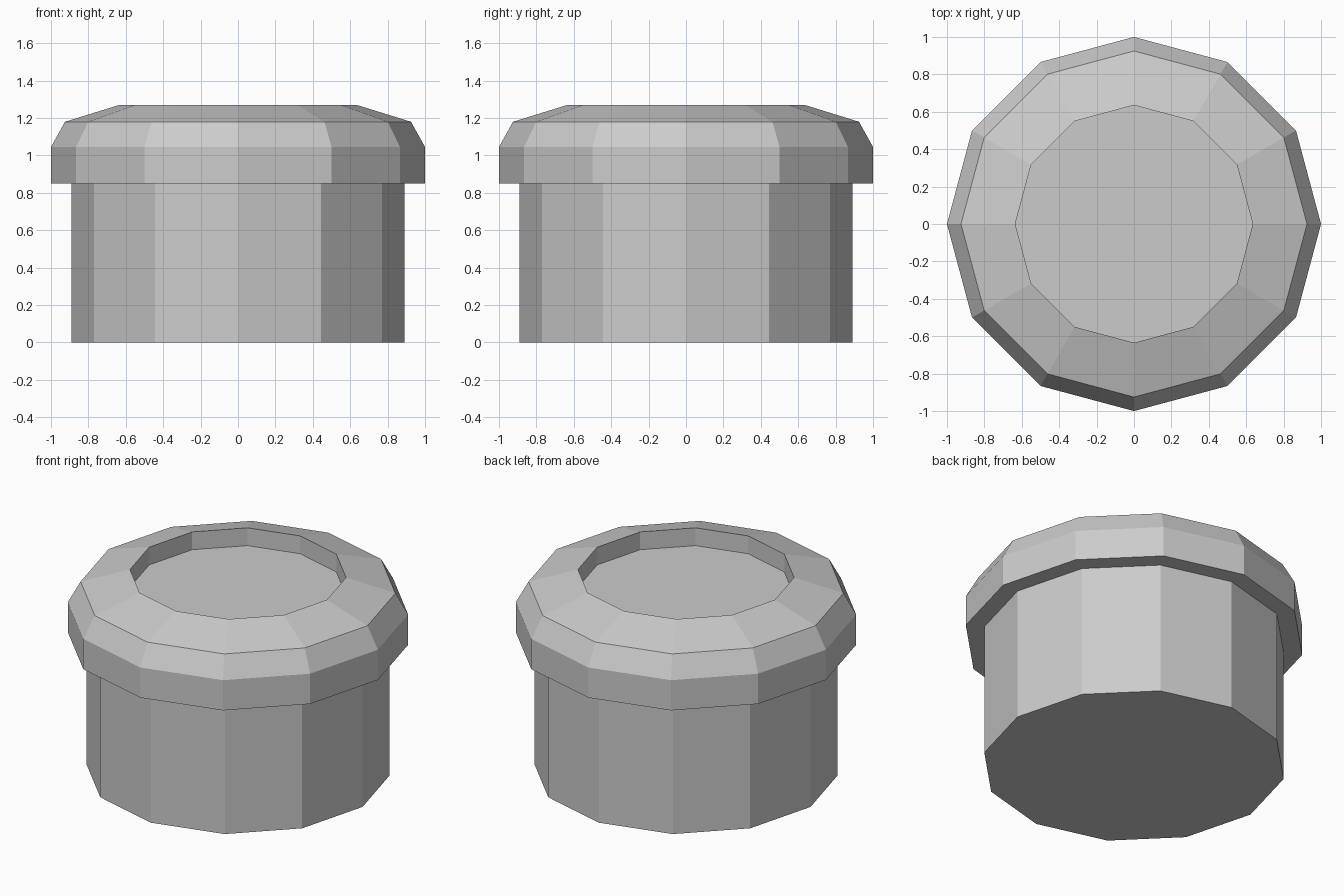
import bpy
import bmesh
from math import cos, sin, tau

cube = bpy.data.objects.get("Cube")
if cube:
    bpy.data.objects.remove(cube, do_unlink=True)

SIDES = 12

grey = bpy.data.materials.new("plain_grey")
grey.use_nodes = True
colour = (0.6, 0.6, 0.6, 1)
grey.diffuse_color = colour
grey.node_tree.nodes["Principled BSDF"].inputs["Base Color"].default_value = colour


def lathe(name, profile):
    """Spin a (radius, height) profile into a flat-sided solid with capped ends."""
    bm = bmesh.new()
    rings = [[bm.verts.new((r * cos(tau * i / SIDES), r * sin(tau * i / SIDES), z))
              for i in range(SIDES)] for r, z in profile]
    for low, high in zip(rings, rings[1:]):
        for i in range(SIDES):
            j = (i + 1) % SIDES
            bm.faces.new((low[i], low[j], high[j], high[i]))
    bm.faces.new(rings[0][::-1])
    bm.faces.new(rings[-1])
    mesh = bpy.data.meshes.new(name)
    bm.to_mesh(mesh)
    bm.free()
    mesh.materials.append(grey)
    obj = bpy.data.objects.new(name, mesh)
    bpy.context.collection.objects.link(obj)
    return obj


# Body, overhanging chamfered rim and sunken top in one closed shell
lathe("round_container", [
    (0.89, 0), (0.89, 0.85),
    (1.0, 0.85), (1.0, 1.045), (0.925, 1.18),
    (0.635, 1.27), (0.635, 1.155),
])
